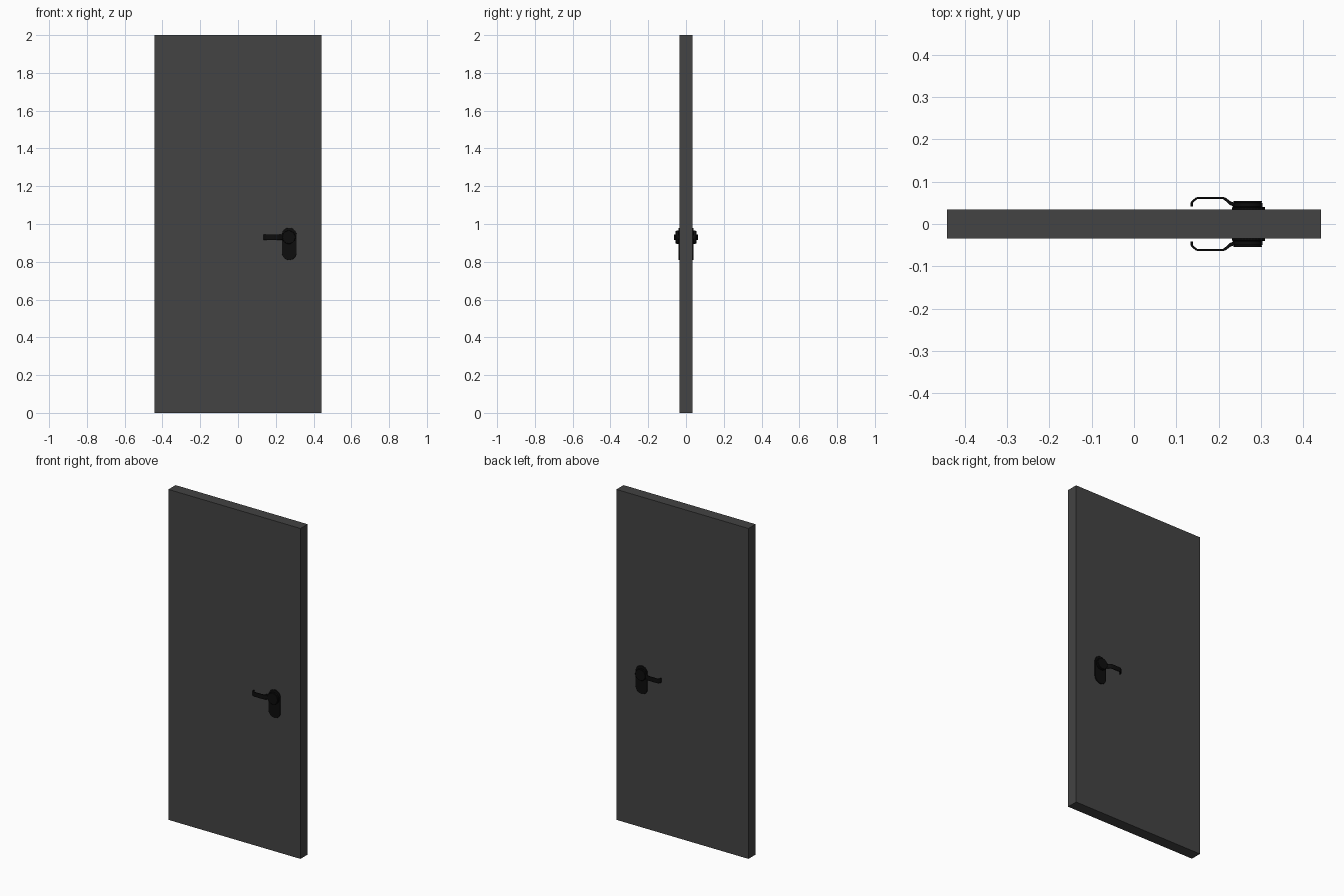
import bpy, bmesh, math
from mathutils import Vector

if "Cube" in bpy.data.objects:
    bpy.data.objects.remove(bpy.data.objects["Cube"])

def paint(obj, name, value):
    mat = bpy.data.materials.get(name) or bpy.data.materials.new(name)
    mat.diffuse_color = (value, value, value, 1)
    mat.use_nodes = True
    mat.node_tree.nodes["Principled BSDF"].inputs["Base Color"].default_value = mat.diffuse_color
    obj.data.materials.append(mat)

def prism(name, outline, offset, bevel=0.0):
    """Extrude a closed 3D outline along offset, bevel it and mirror it to the back."""
    bm = bmesh.new()
    face = bm.faces.new([bm.verts.new(p) for p in outline])
    top = bmesh.ops.extrude_face_region(bm, geom=[face])
    bmesh.ops.translate(bm, vec=offset,
                        verts=[v for v in top["geom"] if isinstance(v, bmesh.types.BMVert)])
    bmesh.ops.recalc_face_normals(bm, faces=bm.faces)
    mesh = bpy.data.meshes.new(name)
    bm.to_mesh(mesh)
    bm.free()
    obj = bpy.data.objects.new(name, mesh)
    bpy.context.collection.objects.link(obj)
    paint(obj, "black", 0.004)
    bpy.ops.object.select_all(action="DESELECT")
    obj.select_set(True)
    bpy.context.view_layer.objects.active = obj
    bpy.ops.object.shade_smooth_by_angle(angle=math.radians(35))
    if bevel:
        mod = obj.modifiers.new("bevel", "BEVEL")
        mod.width, mod.segments = bevel, 2
        mod.angle_limit = math.radians(40)
    mirror = obj.modifiers.new("both_sides", "MIRROR")
    mirror.use_axis = (False, True, False)
    return obj

def arc(cx, cz, r, start, end, n, y):
    return [Vector((cx + r * math.cos(math.radians(start + (end - start) * i / n)), y,
                    cz + r * math.sin(math.radians(start + (end - start) * i / n))))
            for i in range(n + 1)]

# Door leaf
W, D, H = 0.884, 0.068, 2.0
bpy.ops.mesh.primitive_cube_add(size=1, location=(0, 0, H / 2))
door = bpy.context.object
door.name = "door_leaf"
door.dimensions = (W, D, H)
bpy.ops.object.transform_apply(location=True, scale=True)
paint(door, "dark_grey", 0.056)

# Back plates: capsule outline
X, Z, FACE = 0.271, 0.93, -D / 2
plate = arc(X, 0.941, 0.039, 0, 180, 16, FACE) + arc(X, 0.848, 0.039, 180, 360, 16, FACE)
prism("back_plate", plate, (0, -0.006, 0), 0.0015)

# Round hubs, stepped collar and cap
for name, r, y0, y1 in (("hub_collar", 0.0355, FACE - 0.006, -0.050),
                        ("hub_cap", 0.0335, -0.050, -0.055)):
    prism(name, arc(X - 0.002, Z, r, 0, 348.75, 31, y0), (0, y1 - y0, 0), 0.0015)

# Levers: ribbon that leaves the hub, runs flat and hooks back to the door
outer = [(0.25, -0.050), (0.236, -0.051), (0.229, -0.053), (0.217, -0.062), (0.211, -0.064),
         (0.151, -0.064), (0.146, -0.0625), (0.136, -0.054), (0.134, -0.050), (0.134, -0.041)]
inner = [(0.139, -0.041), (0.139, -0.049), (0.141, -0.052), (0.149, -0.0585), (0.152, -0.0595),
         (0.208, -0.0595), (0.213, -0.0575), (0.227, -0.045), (0.235, -0.042), (0.25, -0.042)]
prism("lever_handle", [Vector((x, y, Z - 0.014)) for x, y in outer + inner],
      (0, 0, 0.028), 0.001)
